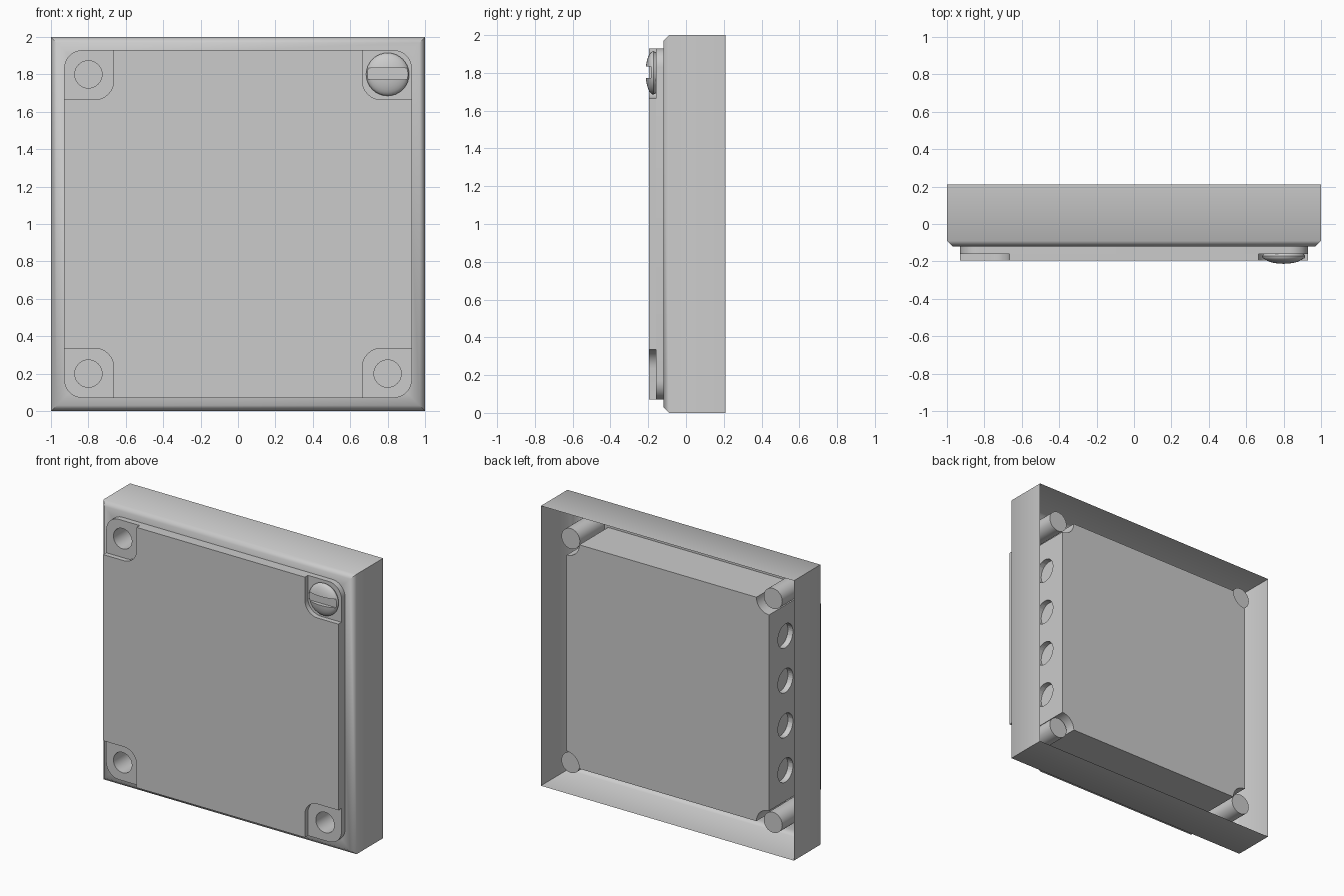
import bpy, bmesh, math
from mathutils import Matrix

if "Cube" in bpy.data.objects:
    bpy.data.objects.remove(bpy.data.objects["Cube"])

CZ = 1.0          # height of the box centre
Q = 0.80          # screw positions: +-Q from the centre


def finish(name, bm, angle=35):
    bmesh.ops.remove_doubles(bm, verts=bm.verts, dist=1e-5)
    bmesh.ops.recalc_face_normals(bm, faces=bm.faces)
    me = bpy.data.meshes.new(name)
    bm.to_mesh(me)
    bm.free()
    ob = bpy.data.objects.new(name, me)
    bpy.context.collection.objects.link(ob)
    smooth(ob, angle)
    return ob


def smooth(ob, angle=35):
    bpy.ops.object.select_all(action='DESELECT')
    bpy.context.view_layer.objects.active = ob
    ob.select_set(True)
    bpy.ops.object.shade_smooth_by_angle(angle=math.radians(angle))


def arc(c, r, a0, a1, n=8):
    angs = [math.radians(a0 + (a1 - a0) * i / n) for i in range(n + 1)]
    return [(c + r * math.cos(a), c + r * math.sin(a)) for a in angs]


def prism(name, corner, y0, y1):
    """Repeat one corner outline four times around the centre and extrude along y."""
    bm = bmesh.new()
    pts = []
    quarter = corner
    for k in range(4):
        pts += quarter
        quarter = [(-z, x) for x, z in quarter]
    face = bm.faces.new([bm.verts.new((x, y0, z + CZ)) for x, z in pts])
    res = bmesh.ops.extrude_face_region(bm, geom=[face])
    verts = [v for v in res['geom'] if isinstance(v, bmesh.types.BMVert)]
    bmesh.ops.translate(bm, verts=verts, vec=(0, y1 - y0, 0))
    # the source face is kept by the operator only when isolated; rebuild if lost
    bmesh.ops.holes_fill(bm, edges=[e for e in bm.edges if e.is_boundary], sides=0)
    return finish(name, bm)


def lathe(name, profile, x, z, seg=32):
    """Revolve (radius, y) points around an axis along y."""
    bm = bmesh.new()
    vs = [bm.verts.new((r, y, 0)) for r, y in profile]
    es = [bm.edges.new(p) for p in zip(vs, vs[1:])]
    bmesh.ops.spin(bm, geom=vs + es, cent=(0, 0, 0), axis=(0, 1, 0),
                   angle=2 * math.pi, steps=seg)
    bmesh.ops.transform(bm, matrix=Matrix.Translation((x, 0, z)), verts=bm.verts)
    return finish(name, bm)


def cut(ob, cutter):
    mod = ob.modifiers.new("cut", 'BOOLEAN')
    mod.operation = 'DIFFERENCE'
    mod.solver = 'EXACT'
    mod.object = cutter
    smooth(ob)
    bpy.ops.object.modifier_apply(modifier=mod.name)
    bpy.data.objects.remove(cutter, do_unlink=True)
    smooth(ob)


# Outer cover: thin open shell with a chamfered front rim
bm = bmesh.new()
rings = []
for h, y in [(1.0, 0.21), (1.0, -0.09), (0.97, -0.12), (0.89, -0.12)]:
    rings.append([bm.verts.new((sx * h, y, CZ + sz * h))
                  for sx, sz in [(-1, -1), (1, -1), (1, 1), (-1, 1)]])
for a, b in zip(rings, rings[1:]):
    for i in range(4):
        j = (i + 1) % 4
        bm.faces.new([a[i], a[j], b[j], b[i]])
finish("outer_cover", bm, 50)

# Lid: rounded base plate and raised panel with stepped-back corners
plate = prism("lid_plate", arc(0.83, 0.10, 0, 90), -0.16, -0.12)
prism("lid_panel", [(0.93, 0.665)] + arc(0.765, 0.10, 270, 180) + [(0.665, 0.93)],
      -0.195, -0.16)

# Inner block with notches around the screw posts
block = prism("inner_block", arc(Q, 0.10, 270, 180), -0.12, 0.205)

# Screw posts, hollow from the front and closed at the back
for sx in (-1, 1):
    for sz in (-1, 1):
        x, z = sx * Q, CZ + sz * Q
        cut(plate, lathe("hole_cutter", [(0, -0.2), (0.073, -0.2), (0.073, -0.1), (0, -0.1)], x, z))
        lathe("screw_post", [(0.073, -0.12), (0.073, 0.16), (0, 0.16)], x, z)

# Round recesses along both sides of the block
for sx in (-1, 1):
    for dz in (-0.48, -0.16, 0.16, 0.48):
        bpy.ops.mesh.primitive_cylinder_add(vertices=32, radius=0.085, depth=0.08,
                                            location=(sx * 0.8, 0.02, CZ + dz),
                                            rotation=(0, math.pi / 2, 0))
        cut(block, bpy.context.object)

# Slotted screw head in the upper right corner
dome = [(0.115 * math.cos(t), -0.172 - 0.042 * math.sin(t))
        for t in [math.pi / 2 * i / 8 for i in range(8)]]
screw = lathe("screw_head", [(0, -0.155), (0.105, -0.155)] + dome + [(0, -0.214)], Q, CZ + Q)
bpy.ops.mesh.primitive_cube_add(size=1, location=(Q, -0.235, CZ + Q + 0.003))
slot = bpy.context.object
slot.scale = (0.4, 0.1, 0.062)
bpy.context.view_layer.update()
cut(screw, slot)
